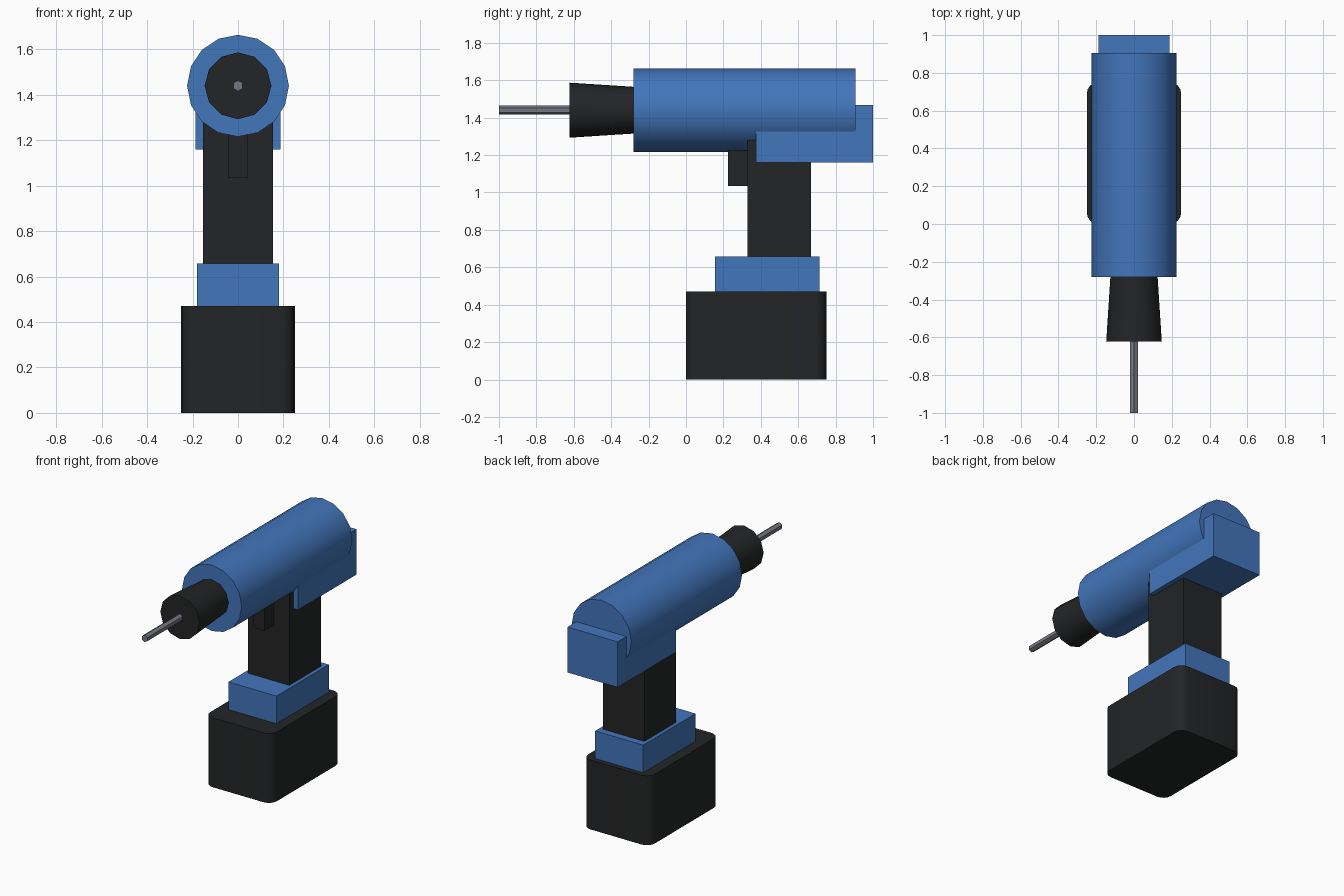
import bpy, bmesh, math
from mathutils import Matrix

if "Cube" in bpy.data.objects:
    bpy.data.objects.remove(bpy.data.objects["Cube"])


def material(name, rgb):
    m = bpy.data.materials.new(name)
    m.diffuse_color = (*rgb, 1)
    m.use_nodes = True
    m.node_tree.nodes["Principled BSDF"].inputs["Base Color"].default_value = m.diffuse_color
    return m


BLUE = material("blue_plastic", (0.055, 0.18, 0.50))
BLACK = material("black_plastic", (0.017, 0.018, 0.019))
STEEL = material("steel", (0.18, 0.19, 0.22))


def finish(name, bm, mat, smooth=False):
    mesh = bpy.data.meshes.new(name)
    bm.to_mesh(mesh)
    bm.free()
    ob = bpy.data.objects.new(name, mesh)
    bpy.context.collection.objects.link(ob)
    mesh.materials.append(mat)
    if smooth:
        bpy.ops.object.select_all(action='DESELECT')
        ob.select_set(True)
        bpy.context.view_layer.objects.active = ob
        bpy.ops.object.shade_smooth_by_angle(angle=math.radians(40))
    return ob


def box(name, half_x, y0, y1, z0, z1, mat, radius=0):
    """Box centred on x, optionally with rounded vertical edges."""
    bm = bmesh.new()
    bmesh.ops.create_cube(bm, size=1)
    bmesh.ops.scale(bm, vec=(2 * half_x, y1 - y0, z1 - z0), verts=bm.verts)
    bmesh.ops.translate(bm, vec=(0, (y0 + y1) / 2, (z0 + z1) / 2), verts=bm.verts)
    if radius:
        upright = [e for e in bm.edges
                   if abs(e.verts[0].co.z - e.verts[1].co.z) > 1e-4]
        bmesh.ops.bevel(bm, geom=upright, offset=radius, segments=4,
                        profile=0.5, affect='EDGES')
    return finish(name, bm, mat, smooth=radius > 0)


def barrel(name, r_front, r_back, y0, y1, sides, mat, smooth=True):
    """Round part along y on the drill axis."""
    bm = bmesh.new()
    place = Matrix.Translation((0, (y0 + y1) / 2, 1.44)) @ Matrix.Rotation(math.pi / 2, 4, 'X')
    bmesh.ops.create_cone(bm, cap_ends=True, segments=sides, radius1=r_back,
                          radius2=r_front, depth=y1 - y0, matrix=place)
    return finish(name, bm, mat, smooth)


# Battery, collar and grip
box("battery", 0.25, 0.0, 0.75, 0.0, 0.47, BLACK, radius=0.06)
box("battery_collar", 0.18, 0.155, 0.715, 0.47, 0.657, BLUE)
box("grip", 0.155, 0.328, 0.667, 0.657, 1.32, BLACK)
box("trigger", 0.042, 0.225, 0.34, 1.035, 1.3, BLACK)

# Motor housing and rear block
box("rear_housing", 0.188, 0.375, 1.0, 1.16, 1.468, BLUE)
barrel("motor_housing", 0.224, 0.224, -0.28, 0.905, 16, BLUE)

# Chuck and bit
barrel("chuck", 0.147, 0.125, -0.622, -0.28, 12, BLACK)
barrel("drill_bit", 0.024, 0.024, -1.0, -0.622, 6, STEEL, smooth=False)
